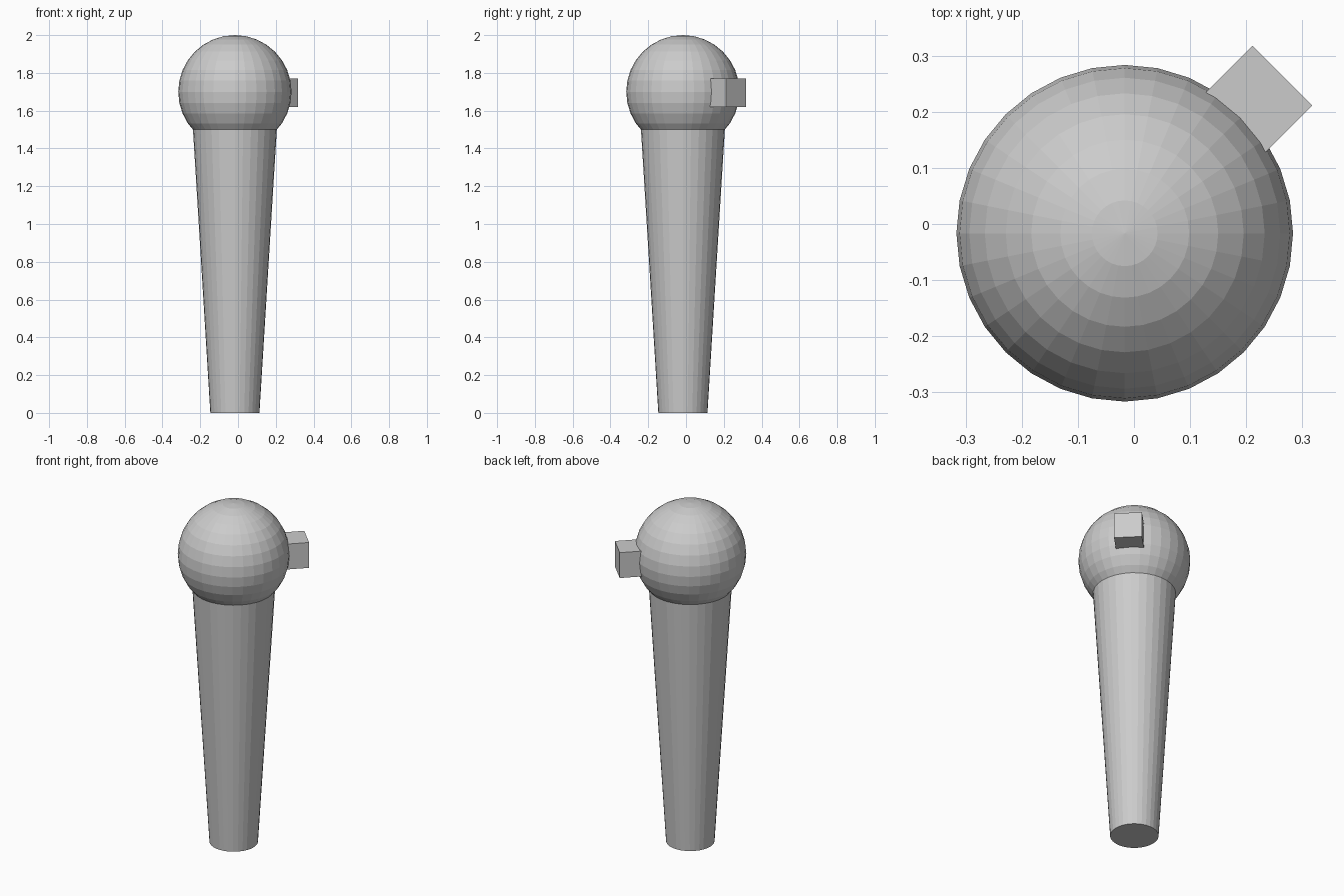
import bpy
from math import radians, cos, sin

if "Cube" in bpy.data.objects:
    bpy.data.objects.remove(bpy.data.objects["Cube"])

# Shared vertical axis of the handle and head
AX = -0.0165

# Tapered handle
H = 1.5
bpy.ops.mesh.primitive_cone_add(vertices=32, radius1=0.13, radius2=0.222, depth=H,
                                location=(AX, AX, H / 2))
bpy.context.object.name = "handle"

# Round faceted head
bpy.ops.mesh.primitive_uv_sphere_add(segments=32, ring_count=16, radius=0.3,
                                     location=(AX, AX, 1.7))
bpy.context.object.name = "head"

# Small block set into the head on the back right diagonal
angle = radians(45)
reach = 0.322
bpy.ops.mesh.primitive_cube_add(size=0.15,
                                location=(AX + reach * cos(angle), AX + reach * sin(angle), 1.695),
                                rotation=(0, 0, angle))
bpy.context.object.name = "side_block"
